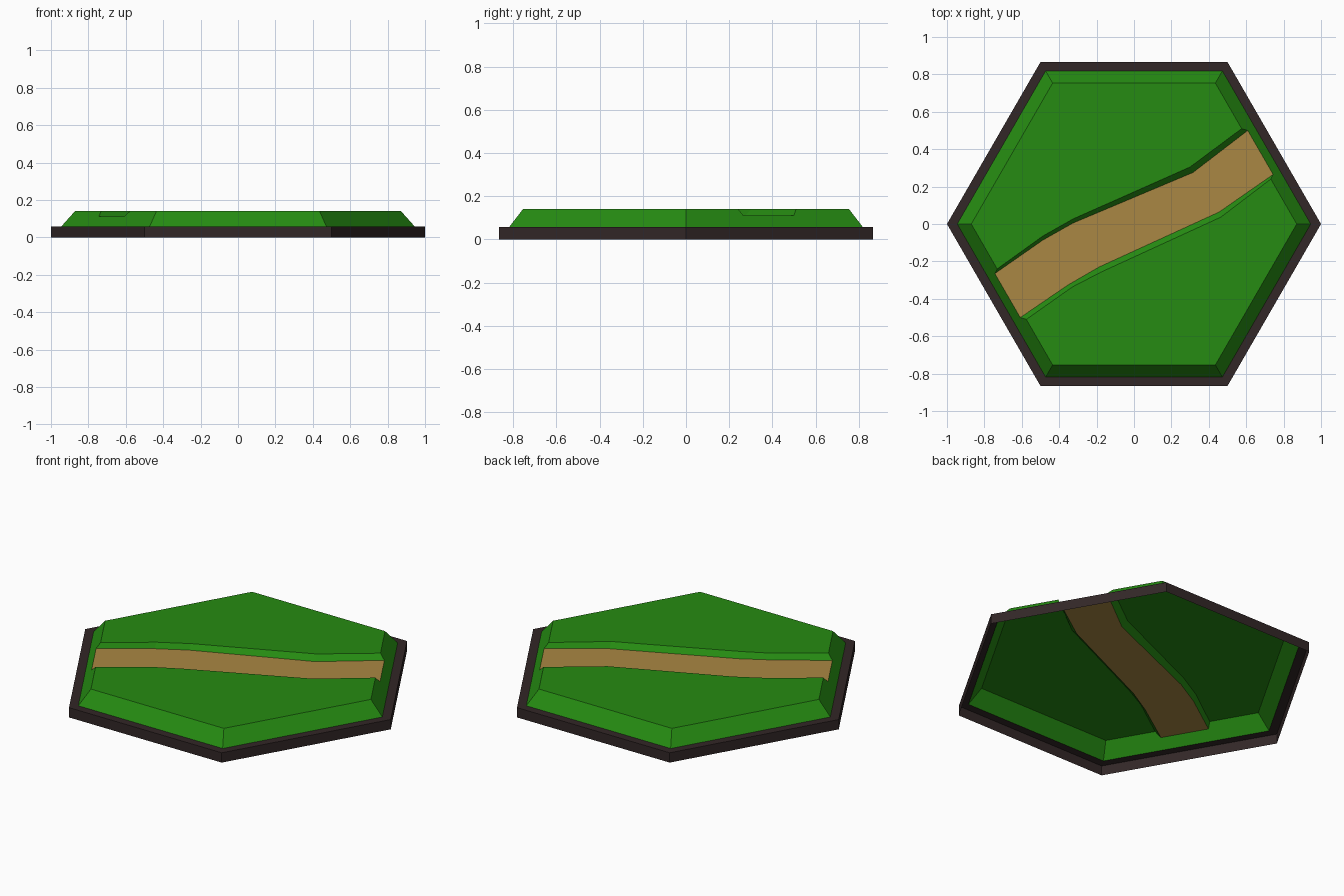
import bpy
from math import cos, sin, radians, sqrt

cube = bpy.data.objects.get("Cube")
if cube:
    bpy.data.objects.remove(cube, do_unlink=True)

RIM_Z, PATH_Z, TOP_Z = 0.058, 0.112, 0.142
FOOT_R, TOP_R = 0.945, 0.87
PATH_R = FOOT_R + (TOP_R - FOOT_R) * (PATH_Z - RIM_Z) / (TOP_Z - RIM_Z)


def material(name, color):
    m = bpy.data.materials.new(name)
    m.use_nodes = True
    m.diffuse_color = (*color, 1)
    m.node_tree.nodes["Principled BSDF"].inputs["Base Color"].default_value = (*color, 1)
    return m


def build(name, mat, polygons):
    """Make a flat-shaded object from polygons, sharing equal corners."""
    index, faces = {}, []
    for poly in polygons:
        faces.append([index.setdefault(tuple(round(c, 5) for c in p), len(index)) for p in poly])
    mesh = bpy.data.meshes.new(name)
    mesh.from_pydata(list(index), [], faces)
    mesh.materials.append(mat)
    obj = bpy.data.objects.new(name, mesh)
    bpy.context.collection.objects.link(obj)
    return obj


def hexagon(r, z):
    return [(r * cos(radians(60 * k)), r * sin(radians(60 * k)), z) for k in range(6)]


def row(y_left, middle, y_right, r, z):
    """Line across the tile whose two ends lie on opposite hexagon sides."""
    left = (-r - y_left / sqrt(3), y_left)
    right = (r - y_right / sqrt(3), y_right)
    return [(x, y, z) for x, y in [left, *middle, right]]


def strip(a, b):
    """Quads between two rows, a on the -y side of b."""
    return [(a[i], a[i + 1], b[i + 1], b[i]) for i in range(len(a) - 1)]


def band(a, b):
    """Quads between two closed loops, a outside or below b."""
    return [(a[k], a[k - 5], b[k - 5], b[k]) for k in range(6)]


grass = material("grass green", (0.019, 0.26, 0.006))
dirt = material("dirt tan", (0.40, 0.245, 0.056))
dark = material("dark brown", (0.032, 0.02, 0.02))

ground, outer = hexagon(1, 0), hexagon(1, RIM_Z)
foot, crest = hexagon(FOOT_R, RIM_Z), hexagon(TOP_R, TOP_Z)

# Path edges and the tops of its two banks
back_bank = row(-0.24, [(-0.487, -0.064), (-0.326, 0.027), (0.30, 0.305)], 0.51, TOP_R, TOP_Z)
back_edge = row(-0.265, [(-0.487, -0.086), (-0.326, 0.005), (0.315, 0.275)], 0.5, PATH_R, PATH_Z)
front_edge = row(-0.5, [(-0.353, -0.326), (-0.187, -0.23), (0.455, 0.064)], 0.265, PATH_R, PATH_Z)
front_bank = row(-0.51, [(-0.33, -0.337), (-0.176, -0.257), (0.465, 0.037)], 0.24, TOP_R, TOP_Z)
rows = [back_bank, back_edge, front_edge, front_bank]

# Rim: outer wall and flat ledge
build("rim", dark, band(ground, outer) + band(outer, foot))

# Grass: sloped sides, two of them notched by the path
slopes = band(foot, crest)
slopes[0] = [foot[0], foot[1], crest[1], *[r[-1] for r in rows], crest[0]]
slopes[3] = [foot[3], foot[4], crest[4], *[r[0] for r in reversed(rows)], crest[3]]
tops = [[*back_bank, crest[1], crest[2], crest[3]],
        [*reversed(front_bank), crest[4], crest[5], crest[0]]]
banks = strip(back_edge, back_bank) + strip(front_bank, front_edge)
build("grass", grass, slopes + tops + banks)

# Sunken dirt path
build("path", dirt, strip(front_edge, back_edge))
